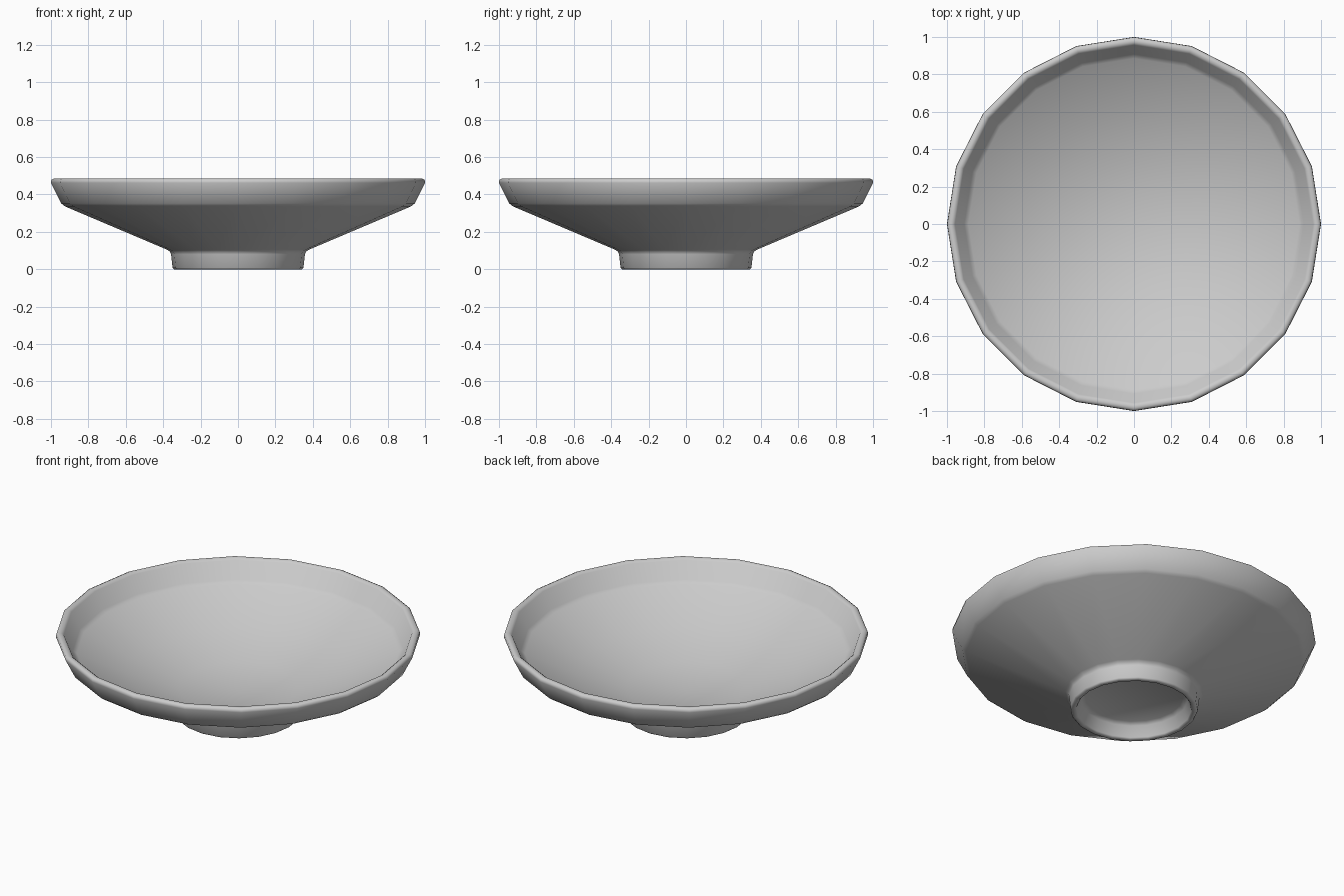
import bpy, bmesh
from math import cos, sin, tau, radians

if "Cube" in bpy.data.objects:
    bpy.data.objects.remove(bpy.data.objects["Cube"])

SIDES = 20

# Half section (radius, height): foot recess, foot, outer wall, rim, inner wall, basin
profile = [
    (0.0, 0.085), (0.27, 0.085), (0.295, 0.07), (0.315, 0.008), (0.322, 0.0),
    (0.343, 0.0), (0.350, 0.008), (0.358, 0.08), (0.364, 0.095), (0.38, 0.105),
    (0.925, 0.336), (0.945, 0.352), (1.0, 0.462), (0.998, 0.478), (0.985, 0.485),
    (0.97, 0.485), (0.957, 0.475), (0.908, 0.378), (0.885, 0.362),
    (0.6, 0.237), (0.33, 0.148), (0.0, 0.12),
]


def lathe(name, points, sides):
    bm = bmesh.new()
    rings = []
    for r, z in points:
        if r == 0:
            rings.append([bm.verts.new((0, 0, z))] * sides)
        else:
            rings.append([bm.verts.new((r * cos(tau * i / sides), r * sin(tau * i / sides), z))
                          for i in range(sides)])
    for a, b in zip(rings, rings[1:]):
        for i in range(sides):
            j = (i + 1) % sides
            corners = dict.fromkeys((a[i], a[j], b[j], b[i]))
            bm.faces.new(list(corners))
    bmesh.ops.recalc_face_normals(bm, faces=bm.faces)
    mesh = bpy.data.meshes.new(name)
    bm.to_mesh(mesh)
    bm.free()
    obj = bpy.data.objects.new(name, mesh)
    bpy.context.collection.objects.link(obj)
    return obj


# Footed dish
dish = lathe("footed_dish", profile, SIDES)
bpy.context.view_layer.objects.active = dish
dish.select_set(True)
bpy.ops.object.shade_smooth_by_angle(angle=radians(60))
